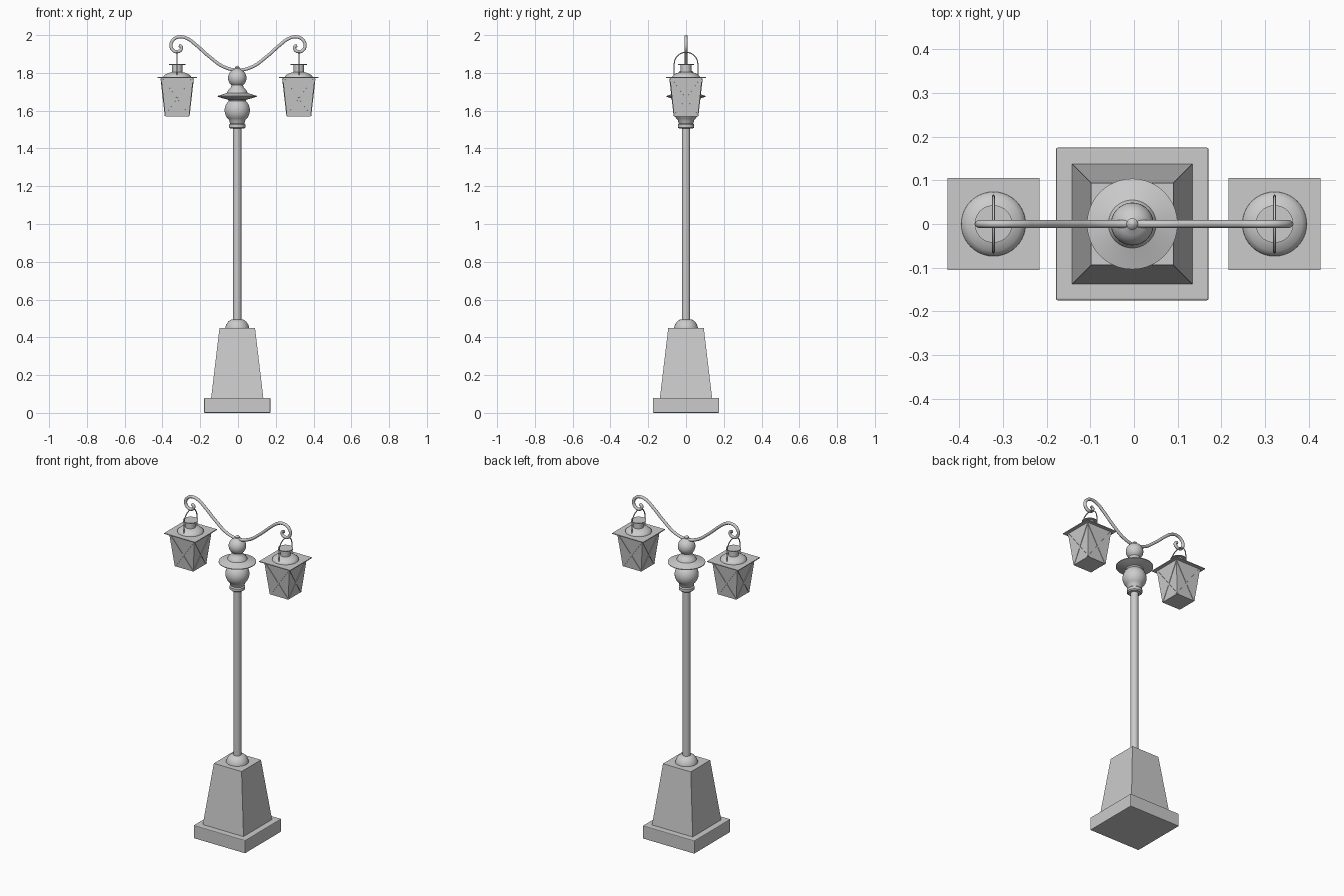
import bpy, bmesh, math
from mathutils import Vector, Matrix

if "Cube" in bpy.data.objects:
    bpy.data.objects.remove(bpy.data.objects["Cube"])

POST_X = -0.004


def finish(name, bm, smooth=False):
    bmesh.ops.recalc_face_normals(bm, faces=bm.faces)
    me = bpy.data.meshes.new(name)
    bm.to_mesh(me)
    bm.free()
    ob = bpy.data.objects.new(name, me)
    bpy.context.collection.objects.link(ob)
    if smooth:
        bpy.ops.object.select_all(action='DESELECT')
        ob.select_set(True)
        bpy.context.view_layer.objects.active = ob
        bpy.ops.object.shade_smooth_by_angle(angle=math.radians(40))
    return ob


def frustum(name, x, z0, z1, h0, h1, bevel=0):
    """Square block with half-widths h0 (bottom) and h1 (top)."""
    bm = bmesh.new()
    bmesh.ops.create_cube(bm, size=2)
    for v in bm.verts:
        h, z = (h1, z1) if v.co.z > 0 else (h0, z0)
        v.co = Vector((x + v.co.x * h, v.co.y * h, z))
    if bevel:
        bmesh.ops.bevel(bm, geom=bm.edges[:], offset=bevel, segments=2,
                        affect='EDGES', profile=0.5)
    return finish(name, bm)


def lathe(name, x, profile, n=40):
    """Revolve (radius, z) points about the vertical axis at x."""
    bm = bmesh.new()
    vs = [bm.verts.new((x + r, 0, z)) for r, z in profile]
    es = [bm.edges.new(p) for p in zip(vs, vs[1:])]
    bmesh.ops.spin(bm, geom=vs + es, cent=(x, 0, 0), axis=(0, 0, 1),
                   angle=math.tau, steps=n, use_merge=True)
    bmesh.ops.remove_doubles(bm, verts=bm.verts, dist=1e-5)
    return finish(name, bm, True)


def ball(r, zc, a0, a1, n=10):
    """Arc of a sphere profile between two latitudes in degrees."""
    return [(r * math.cos(math.radians(a)), zc + r * math.sin(math.radians(a)))
            for a in (a0 + (a1 - a0) * i / n for i in range(n + 1))]


def tube(name, pts, radius, res=6):
    cu = bpy.data.curves.new(name, 'CURVE')
    cu.dimensions = '3D'
    cu.bevel_depth, cu.bevel_resolution = radius, 3
    cu.resolution_u, cu.use_fill_caps = res, True
    sp = cu.splines.new('BEZIER')
    sp.bezier_points.add(len(pts) - 1)
    for b, p in zip(sp.bezier_points, pts):
        b.co = p
        b.handle_left_type = b.handle_right_type = 'AUTO'
    ob = bpy.data.objects.new(name, cu)
    bpy.context.collection.objects.link(ob)
    bpy.ops.object.select_all(action='DESELECT')
    ob.select_set(True)
    bpy.context.view_layer.objects.active = ob
    bpy.ops.object.convert(target='MESH')
    bpy.ops.object.shade_smooth_by_angle(angle=math.radians(40))
    return ob


# Base and post
frustum("base_slab", POST_X, 0, 0.08, 0.175, 0.175, 0.004)
frustum("pedestal", POST_X, 0.08, 0.45, 0.138, 0.094)
lathe("post_foot", POST_X, [(0, 0.445), (0.063, 0.445), (0.063, 0.452), (0.058, 0.468),
                            (0.048, 0.483), (0.034, 0.493), (0, 0.497)])
lathe("post", POST_X, [(0, 0.48), (0.022, 0.48), (0.022, 1.52), (0, 1.52)], 32)

# Turned ornament: collar, bulb, disc, ball
lathe("post_ornament", POST_X,
      [(0, 1.505), (0.036, 1.505), (0.043, 1.511), (0.043, 1.527), (0.037, 1.533),
       (0.041, 1.540)] + ball(0.067, 1.602, -50, 48) +
      [(0.05, 1.659), (0.08, 1.666), (0.104, 1.674), (0.104, 1.678), (0.075, 1.687),
       (0.055, 1.694), (0.05, 1.706), (0.04, 1.716), (0.032, 1.726)] +
      ball(0.049, 1.773, -50, 70) +
      [(0.013, 1.822), (0.013, 1.828), (0.006, 1.836), (0, 1.838)])

# Scrolled arm, right half mirrored to the left
half = [(0.075, 1.832), (0.148, 1.883), (0.228, 1.953), (0.265, 1.980), (0.305, 1.991),
        (0.340, 1.978), (0.355, 1.948), (0.345, 1.921), (0.322, 1.912),
        (0.302, 1.923), (0.301, 1.940), (0.313, 1.945)]
arm = [(-x, 0, z) for x, z in reversed(half)] + [(0, 0, 1.815)] + [(x, 0, z) for x, z in half]
tube("scroll_arm", arm, 0.009, 8)

# Hanging lanterns
ZB, ZT, HB, HT = 1.57, 1.772, 0.063, 0.085
for side, x in (("left", -0.322), ("right", 0.322)):
    frustum(side + "_lantern_body", x, ZB, ZT, HB, HT)
    frustum(side + "_lantern_eave", x, 1.772, 1.777, 0.105, 0.105)
    lathe(side + "_lantern_roof", x,
          [(0, 1.776), (0.074, 1.776), (0.073, 1.782), (0.062, 1.792), (0.045, 1.800),
           (0.028, 1.804), (0.028, 1.842), (0.043, 1.842), (0.043, 1.846), (0, 1.846)])

    # Crossed bars on all four panes
    bm = bmesh.new()
    for k in range(4):
        rot = Matrix.Translation((x, 0, 0)) @ Matrix.Rotation(k * math.pi / 2, 4, 'Z')
        for s in (-1, 1):
            p = Vector((-s * (HB - 0.004), -HB, ZB + 0.004))
            q = Vector((s * (HT - 0.004), -HT, ZT - 0.004))
            d = (q - p).normalized()
            nrm = Vector((0, -(ZT - ZB), -(HT - HB))).normalized()
            w = d.cross(nrm).normalized()
            m = Matrix((d * (q - p).length, w * 0.010, nrm * 0.006)).transposed().to_4x4()
            m.translation = (p + q) / 2
            bmesh.ops.create_cube(bm, size=1, matrix=rot @ m)
    finish(side + "_lantern_cross_bars", bm)

    # Wire bail hooked over the scroll
    bail = [(x, -0.062, 1.775), (x, -0.064, 1.81)]
    bail += [(x, -0.063 * math.cos(a), 1.846 + 0.063 * math.sin(a))
             for a in (math.pi * i / 6 for i in range(7))]
    bail += [(x, 0.064, 1.81), (x, 0.062, 1.775)]
    tube(side + "_lantern_bail", bail, 0.003, 4)
